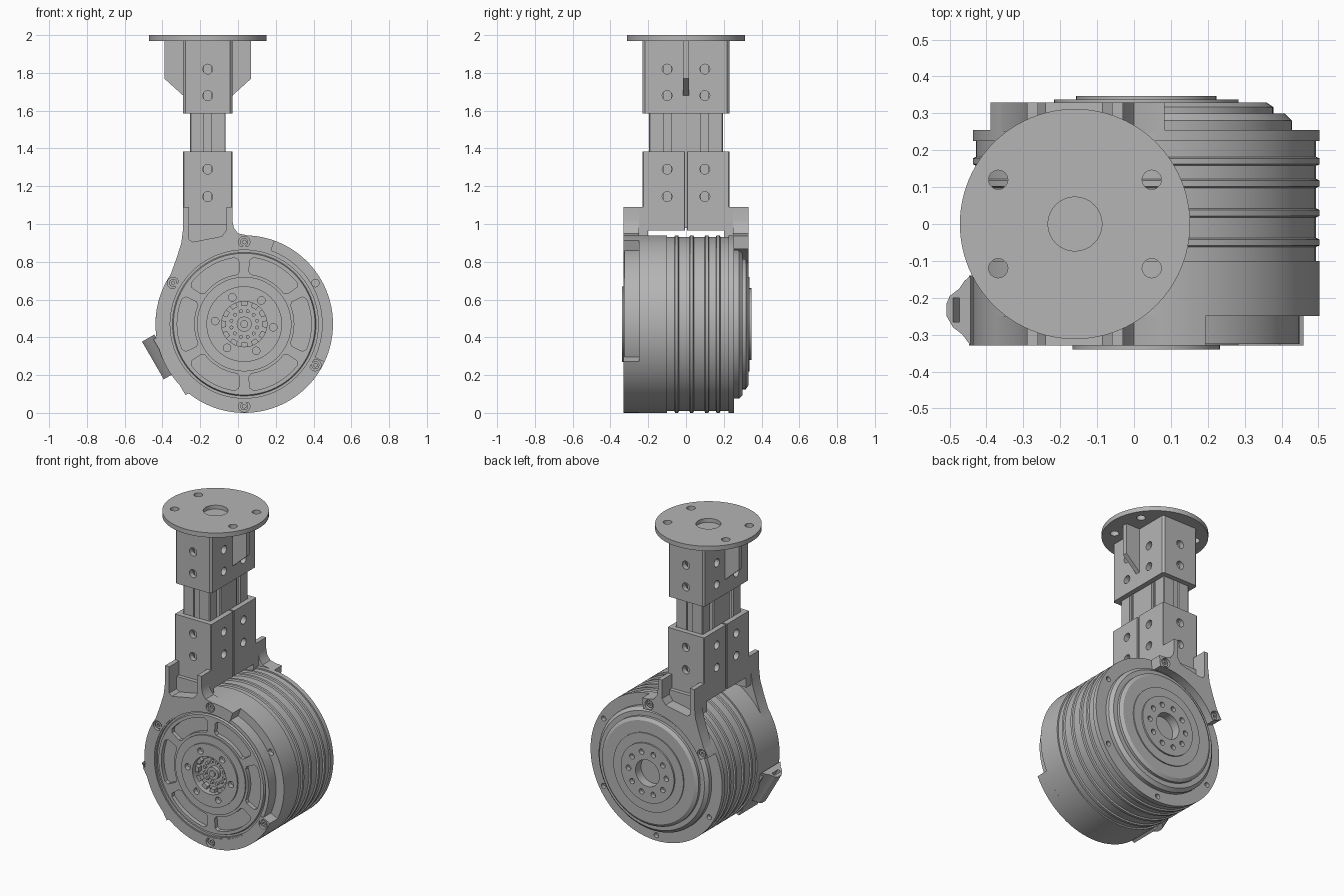
import bpy, bmesh
from math import sin, cos, radians, pi
from mathutils import Matrix, Vector

if "Cube" in bpy.data.objects:
    bpy.data.objects.remove(bpy.data.objects["Cube"])

metal = bpy.data.materials.new("grey metal")
metal.use_nodes = True
metal.diffuse_color = (0.46, 0.46, 0.46, 1)
metal.node_tree.nodes["Principled BSDF"].inputs["Base Color"].default_value = metal.diffuse_color

CX, CZ = 0.033, 0.47      # drum axis
COL = -0.16               # column centre in x


def add(name, bm):
    bmesh.ops.recalc_face_normals(bm, faces=bm.faces)
    mesh = bpy.data.meshes.new(name)
    bm.to_mesh(mesh)
    bm.free()
    mesh.materials.append(metal)
    ob = bpy.data.objects.new(name, mesh)
    bpy.context.collection.objects.link(ob)
    return ob


def prism(name, pts, lo, hi, axis="y"):
    """Extrude a 2D outline: (x, z) along y, or (x, y) along z."""
    bm = bmesh.new()
    place = (lambda a, b, h: (a, h, b)) if axis == "y" else (lambda a, b, h: (a, b, h))
    face = bm.faces.new([bm.verts.new(place(a, b, lo)) for a, b in pts])
    out = bmesh.ops.extrude_face_region(bm, geom=[face])
    verts = [v for v in out["geom"] if isinstance(v, bmesh.types.BMVert)]
    bmesh.ops.translate(bm, verts=verts, vec=place(0, 0, hi - lo))
    return add(name, bm)


def box(name, x, y, z, bevel=0.0):
    (a, b), (c, d) = x, y
    k = bevel
    pts = [(a, c), (b, c), (b, d), (a, d)]
    if k:
        pts = [(a + k, c), (b - k, c), (b, c + k), (b, d - k),
               (b - k, d), (a + k, d), (a, d - k), (a, c + k)]
    return prism(name, pts, z[0], z[1], "z")


def rod(name, centre, r, length, axis="y", seg=24):
    bm = bmesh.new()
    bmesh.ops.create_cone(bm, cap_ends=True, segments=seg, radius1=r, radius2=r, depth=length)
    turn = {"x": Matrix.Rotation(pi / 2, 4, "Y"), "y": Matrix.Rotation(pi / 2, 4, "X"),
            "z": Matrix.Identity(4)}[axis]
    bm.transform(Matrix.Translation(centre) @ turn)
    return add(name, bm)


def polar(r, deg):
    return (CX + r * cos(radians(deg)), CZ + r * sin(radians(deg)))


def arc(r, a, b, n=12):
    return [polar(r, a + (b - a) * i / n) for i in range(n + 1)]


def at(r, deg, y):
    x, z = polar(r, deg)
    return (x, y, z)


def cut(target, cutters):
    bpy.context.view_layer.objects.active = target
    for c in cutters:
        m = target.modifiers.new("cut", "BOOLEAN")
        m.operation, m.solver, m.object = "DIFFERENCE", "EXACT", c
        bpy.ops.object.modifier_apply(modifier=m.name)
        bpy.data.objects.remove(c)


# Motor drum: lathed profile of (y, radius) from front to back
profile = [(-.28, 0), (-.28, .12), (-.34, .12), (-.34, .2), (-.33, .2), (-.33, .25),
           (-.322, .25), (-.322, .375), (-.31, .38), (-.31, .392), (-.325, .392),
           (-.325, .415), (-.25, .415), (-.25, .47), (-.1, .47), (-.1, .461)]
for y in (-.05, .03, .11, .17):
    profile += [(y - .012, .461), (y - .008, .47), (y + .008, .47), (y + .012, .461)]
profile += [(.225, .461), (.225, .47), (.255, .47), (.255, .395), (.28, .395), (.3, .375),
            (.3, .345), (.317, .345), (.33, .325), (.33, .25), (.337, .25), (.337, .19),
            (.347, .19), (.347, .085), (.29, .085), (.29, 0)]
bm = bmesh.new()
ring = [bm.verts.new((CX + r, y, CZ)) for y, r in profile]
edges = [bm.edges.new(p) for p in zip(ring, ring[1:])]
bmesh.ops.spin(bm, geom=ring + edges, cent=(CX, 0, CZ), axis=(0, 1, 0),
               angle=2 * pi, steps=96)
bmesh.ops.remove_doubles(bm, verts=bm.verts, dist=1e-5)
drum = add("motor_drum", bm)

# Kidney pockets, bolt holes and bearing holes in the drum faces
tools = []
for a in range(0, 360, 60):
    outline = (arc(.355, a - 22, a + 22) + [polar(.34, a + 25), polar(.28, a + 25)]
               + arc(.265, a + 22, a - 22) + [polar(.28, a - 25), polar(.34, a - 25)])
    tools.append(prism("pocket", outline, -.4, -.295))
    tools.append(rod("hole", at(.155, a - 6, -.34), .02, .06))
for a in range(0, 360, 36):
    tools.append(rod("hole", at(.135, a, .35), .017, .06))
for a in (-90, -30, 30, 210):
    tools.append(rod("hole", at(.435, a, .255), .016, .05))
tools.append(rod("hole", at(.435, 30, -.25), .02, .06))
cut(drum, tools)

# Toothed hub in the front recess
rod("hub", (CX, -.285, CZ), .04, .04)
rod("hub_pin", (CX, -.3, CZ), .02, .03)
for i in range(12):
    a = i * 30
    prism("hub_tooth", [polar(.098, a - 9), polar(.122, a - 9), polar(.122, a + 9),
                        polar(.098, a + 9)], -.31, -.275)
    rod("hub_stud", at(.07, a + 15, -.285), .01, .02, seg=12)

# Mounting brackets: a forked top that blends into a ring segment
fork = [(-.03, 1.09), (-.06, 1.09), (-.06, .97), (-.085, .935), (-.24, .905),
        (-.26, .92), (-.26, 1.09), (-.29, 1.09)]
left_curve = [(-.29, .98), (-.3, .9), (-.325, .82)]
right_curve = [(.0, .95), (-.022, .98), (-.03, 1.02)]
front = fork + left_curve + arc(.47, 146, 335, 48) + arc(.4, 335, 70, 64) \
    + arc(.47, 70, 88, 6) + right_curve
back = fork + left_curve + arc(.47, 146, 154, 4) + arc(.4, 154, 84, 20) \
    + arc(.47, 84, 88, 2) + right_curve
for name, outline, s, bolts in (("front", front, -1, (90, 150, -30, -90)),
                                ("back", back, 1, (90, 150))):
    lo, hi = sorted((s * .33, s * .25))
    bracket = prism(name + "_bracket", outline, lo, hi)
    cut(bracket, [rod("hole", at(.435, a, s * .33), .03, .05) for a in bolts])
    for a in bolts:
        head = rod(name + "_bolt", at(.435, a, s * .31), .021, .024)
        cut(head, [rod("hole", at(.435, a, s * .325), .01, .03, seg=6)])
    lo, hi = sorted((s * .3, s * .225))
    for x in (-.29, -.06):
        box(name + "_prong", (x, x + .03), (lo, hi), (.95, 1.09))
    lo, hi = sorted((s * .255, s * .2))
    box(name + "_foot", (-.29, -.03), (lo, hi), (.9, 1.0))


# Clamps around the column, with bolt holes on every side
def clamp_holes(heights):
    tools = []
    for z in heights:
        tools.append(rod("hole", (COL, 0, z), .026, .6))
        tools += [rod("hole", (COL, y, z), .026, .6, "x") for y in (-.1, .1)]
    return tools


def core():
    return box("core", (-.257, -.063), (-.197, .197), (.8, 1.965))


for name, y in (("front", (-.23, -.005)), ("back", (.005, .23))):
    clamp = box(name + "_lower_clamp", (-.29, -.03), y, (.965, 1.385), .004)
    cut(clamp, [core()] + clamp_holes((1.145, 1.29)))
upper = box("upper_clamp", (-.29, -.03), (-.23, .23), (1.585, 1.975), .012)
cut(upper, [core()] + clamp_holes((1.68, 1.82)))

# Slotted column between the clamps
column = box("column", (-.255, -.065), (-.195, .195), (.98, 1.88), .005)
tools = []
for w, near, far in ((.02, .05, .12), (.045, .05, .08)):
    for s in (-1, 1):
        x = sorted((COL + s * near, COL + s * far))
        tools += [box("slot", x, (y - w, y + w), (.9, 2)) for y in (-.1, .1)]
        y = sorted((s * (near + .1), s * (far + .1)))
        tools.append(box("slot", (COL - w, COL + w), y, (.9, 2)))
cut(column, tools)

# Gussets under the top flange
for s in (-1, 1):
    prism("gusset", [(COL + s * a, z) for a, z in
                     ((.125, 1.975), (.23, 1.975), (.23, 1.77), (.125, 1.675))], -.015, .015)

# Top flange
flange = rod("top_flange", (COL, 0, 1.985), .312, .03, "z", 96)
cut(flange, [rod("bore", (COL, 0, 1.985), .073, .2, "z", 48)]
    + [rod("hole", (COL + sx * .208, sy * .12, 1.985), .026, .2, "z")
       for sx in (-1, 1) for sy in (-1, 1)])

# Cable connector on the lower side of the drum
plug = prism("connector", [(.44, -.14), (.46, -.155), (.475, -.175), (.505, -.195), (.515, -.215),
                           (.515, -.25), (.495, -.28), (.465, -.3), (.44, -.33)],
             -.19, .04, "z")
socket = box("socket", (.475, .495), (-.265, -.2), (-.25, -.15))
cut(plug, [socket])
pad = box("connector_pad", (.42, .457), (-.33, -.14), (-.17, .17))
for ob in (plug, pad):
    ob.rotation_euler = (0, radians(150), 0)
    ob.location = Vector((CX, 0, CZ))

# Smooth the round surfaces, keep hard edges
for ob in bpy.context.collection.objects:
    if ob.type == "MESH" and metal.name in ob.data.materials:
        bpy.ops.object.select_all(action="DESELECT")
        ob.select_set(True)
        bpy.context.view_layer.objects.active = ob
        bpy.ops.object.shade_smooth_by_angle(angle=radians(25))
